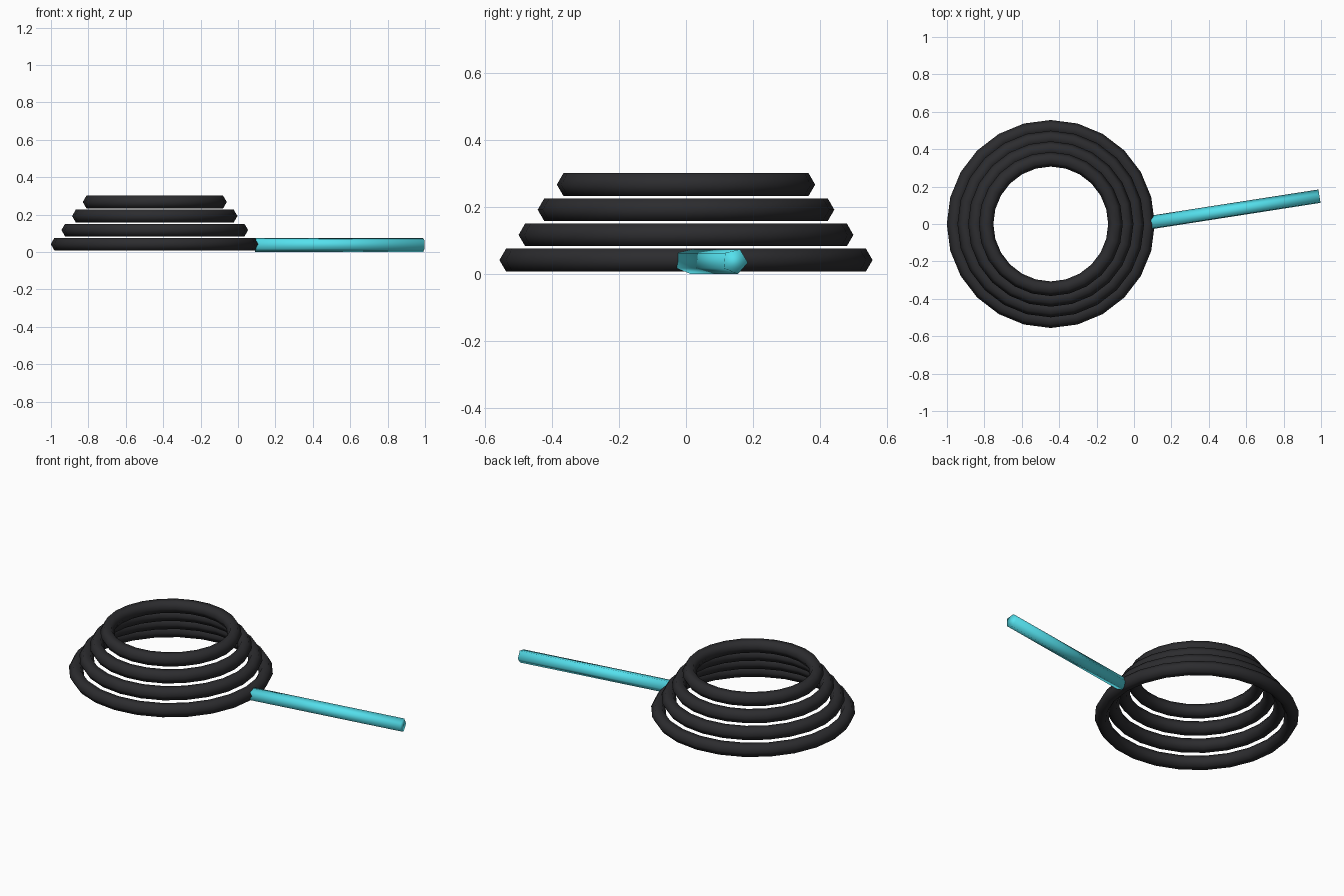
import bpy, bmesh, math
from mathutils import Vector

if "Cube" in bpy.data.objects:
    bpy.data.objects.remove(bpy.data.objects["Cube"])


def material(name, color):
    mat = bpy.data.materials.new(name)
    mat.diffuse_color = color
    mat.use_nodes = True
    mat.node_tree.nodes["Principled BSDF"].inputs["Base Color"].default_value = mat.diffuse_color
    return mat


rubber = material("black_rubber", (0.025, 0.025, 0.028, 1))
cyan = material("cyan_plastic", (0.09, 0.75, 0.85, 1))

# Stack of coiled hose loops, shrinking upwards
for i in range(4):
    bpy.ops.mesh.primitive_torus_add(
        major_segments=24, minor_segments=6,
        major_radius=0.517 - 0.057 * i, minor_radius=0.039,
        location=(-0.445, 0, 0.042 + 0.075 * i))
    loop = bpy.context.object
    loop.name = f"hose_loop_{i + 1}"
    loop.data.materials.append(rubber)
    bpy.ops.object.shade_smooth()

# Five-sided nozzle tube lying on the ground
start, end = Vector((0.093, 0.006, 0.038)), Vector((0.992, 0.146, 0.038))
axis = (end - start).normalized()
side = Vector((-axis.y, axis.x, 0))
up = Vector((0, 0, 1))
bm = bmesh.new()
rings = []
for centre in (start, end):
    ring = []
    for k in range(5):
        a = math.radians(-5 + 72 * k)
        ring.append(bm.verts.new(centre + 0.039 * (side * math.cos(a) + up * math.sin(a))))
    rings.append(ring)
    bm.faces.new(ring)
for k in range(5):
    n = (k + 1) % 5
    bm.faces.new((rings[0][k], rings[0][n], rings[1][n], rings[1][k]))
bmesh.ops.recalc_face_normals(bm, faces=bm.faces)
for f in bm.faces:
    f.smooth = True
mesh = bpy.data.meshes.new("nozzle")
bm.to_mesh(mesh)
bm.free()
mesh.materials.append(cyan)
bpy.context.collection.objects.link(bpy.data.objects.new("nozzle", mesh))
